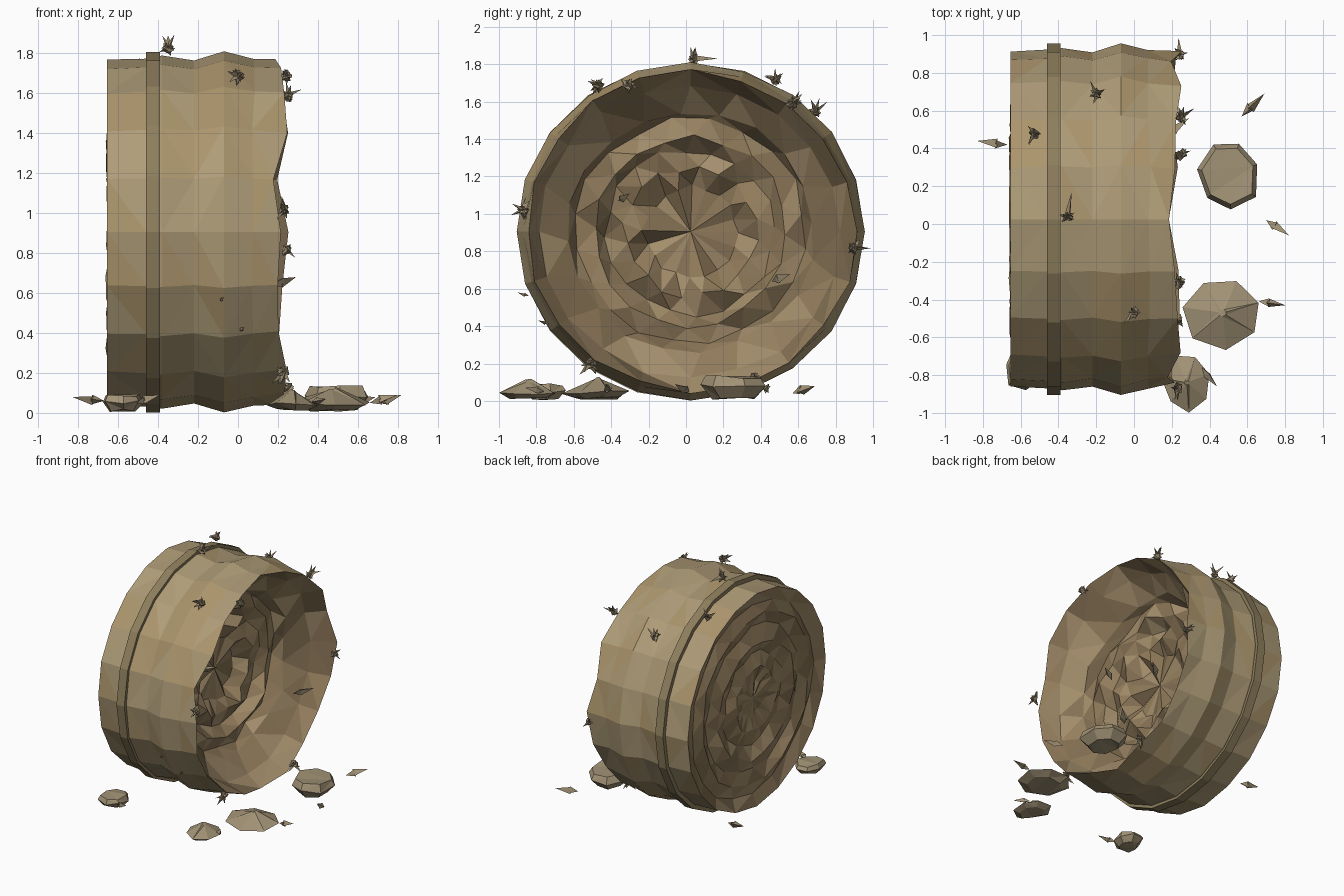
import bpy, bmesh, random
from math import sin, cos, pi
from mathutils import Vector

if "Cube" in bpy.data.objects:
    bpy.data.objects.remove(bpy.data.objects["Cube"])

random.seed(7)
CY, CZ, SIDES = 0.025, 0.905, 20
WIDE = 1.03  # drum is slightly wider than tall


def material(name, color):
    m = bpy.data.materials.new(name)
    m.diffuse_color = (*color, 1)
    m.use_nodes = True
    m.node_tree.nodes["Principled BSDF"].inputs["Base Color"].default_value = m.diffuse_color
    return m


TAN = [material("tan_light", (0.43, 0.34, 0.19)), material("tan_mid", (0.41, 0.32, 0.18)),
       material("tan_warm", (0.41, 0.30, 0.15))]
BROKEN = [material("broken_brown", (0.30, 0.21, 0.11)), material("broken_tan", (0.37, 0.27, 0.15)),
          material("broken_dark", (0.24, 0.17, 0.09))]
DARK = [material("band_dark", (0.27, 0.21, 0.11))]
STONE = [material("stone_tan", (0.36, 0.29, 0.18))]
SHARD = [material("splinter_brown", (0.30, 0.24, 0.15))]


def finish(bm, name, mats, alt=False):
    """Triangulate and colour; faces tagged with index 1 use the second half of mats."""
    bmesh.ops.triangulate(bm, faces=[f for f in bm.faces if len(f.verts) > 3])
    bmesh.ops.recalc_face_normals(bm, faces=bm.faces)
    me = bpy.data.meshes.new(name)
    for m in mats:
        me.materials.append(m)
    for f in bm.faces:
        if alt:
            f.material_index = random.randrange(3) + 3 * f.material_index
        else:
            f.material_index = random.randrange(len(mats))
    bm.to_mesh(me)
    bm.free()
    ob = bpy.data.objects.new(name, me)
    bpy.context.collection.objects.link(ob)
    return ob


def lathe_x(name, profile, mats, closed=False, ends=None):
    """Spin (x, radius, x jitter, radius jitter, twist) rings about the drum axis."""
    bm = bmesh.new()
    rings = []
    for x, r, jx, jr, tw in profile:
        if r == 0:
            rings.append([bm.verts.new((x, CY, CZ))])
            continue
        ring = []
        for i in range(SIDES):
            a = 2 * pi * i / SIDES + tw
            rr = r + random.uniform(-jr, jr)
            ring.append(bm.verts.new((x + random.uniform(-jx, jx),
                                      CY + WIDE * rr * cos(a), CZ + rr * sin(a))))
        rings.append(ring)
    pairs = list(zip(rings, rings[1:])) + ([(rings[-1], rings[0])] if closed else [])
    for k, (p, q) in enumerate(pairs):
        for i in range(SIDES):
            j = (i + 1) % SIDES
            if len(p) == 1:
                f = bm.faces.new((p[0], q[j], q[i]))
            elif len(q) == 1:
                f = bm.faces.new((p[i], p[j], q[0]))
            else:
                f = bm.faces.new((p[i], p[j], q[j], q[i]))
            f.material_index = int(bool(ends) and (k < ends[0] or k >= ends[1]))
    return finish(bm, name, mats, bool(ends))


# Column drum: ringed flat end, rippled side, broken rim and hollow spiral end
flat_end = [(-0.62, 0, 0, 0, 0)]
flat_end += [(-0.65 if i % 2 else -0.615, r, 0.014, 0.02, 0.15 * (i % 2))
             for i, r in enumerate((0.14, 0.25, 0.36, 0.47, 0.57, 0.67, 0.76))]
side = [(-0.655, 0.862, 0, 0.004, 0), (-0.46, 0.872, 0, 0.004, 0), (-0.38, 0.882, 0, 0.005, 0),
        (-0.22, 0.862, 0, 0.005, 0), (-0.07, 0.902, 0, 0.005, 0), (0.08, 0.868, 0.01, 0.006, 0)]
rim = [(0.215, 0.855, 0.04, 0.015, 0)]
hollow = [(0.08, 0.78, 0.03, 0.015, 0), (-0.04, 0.64, 0.035, 0.015, 0.08), (-0.12, 0.60, 0.03, 0.02, 0.16),
          (-0.09, 0.50, 0.04, 0.02, 0.28), (-0.17, 0.44, 0.04, 0.02, 0.38), (-0.15, 0.34, 0.04, 0.02, 0.5),
          (-0.22, 0.24, 0.05, 0.02, 0.6), (-0.23, 0, 0, 0, 0)]
lathe_x("broken_column_drum", flat_end + side + rim + hollow, TAN + BROKEN,
        ends=(len(flat_end), len(flat_end + side)))

# Narrow raised band round the drum
lathe_x("raised_band", [(-0.46, 0.865, 0, 0, 0), (-0.46, 0.903, 0, 0, 0),
                        (-0.39, 0.903, 0, 0, 0), (-0.39, 0.875, 0, 0, 0)], DARK, True)


def stone(name, x, y, sx, sy, h, peak, n=7):
    """Flat chipped rock: uneven rings with a flat or peaked top."""
    bm = bmesh.new()
    wob = [random.uniform(0.88, 1.06) for _ in range(n)]
    rings = []
    for z, s in ((0.015, 0.65), (h * (0.4 if peak else 0.6), 1.0), (h, 0.1 if peak else 0.85)):
        rings.append([bm.verts.new((x + sx * s * wob[i] * cos(2 * pi * i / n + 0.3),
                                    y + sy * s * wob[i] * sin(2 * pi * i / n + 0.3),
                                    z + random.uniform(-0.01, 0.01))) for i in range(n)])
    for p, q in zip(rings, rings[1:]):
        for i in range(n):
            bm.faces.new((p[i], p[(i + 1) % n], q[(i + 1) % n], q[i]))
    bm.faces.new(rings[0])
    bm.faces.new(rings[-1])
    finish(bm, name, STONE)


# Fallen stones
for k, s in enumerate([(0.50, 0.26, 0.17, 0.20, 0.13, False), (0.47, -0.47, 0.21, 0.19, 0.12, True),
                       (0.28, -0.84, 0.13, 0.16, 0.11, True), (-0.58, -0.76, 0.11, 0.13, 0.09, False)]):
    stone(f"fallen_stone_{k + 1}", *s)


def spike(bm, base, tip, w):
    """Thin three-sided splinter from base to tip."""
    d = (tip - base).normalized()
    u = d.orthogonal().normalized()
    v = d.cross(u)
    t = random.uniform(0, 2 * pi)
    b = [bm.verts.new(base + w * (u * cos(t + a) + v * sin(t + a))) for a in (0, 2.1, 4.2)]
    p = bm.verts.new(tip)
    bm.faces.new(b)
    for i in range(3):
        bm.faces.new((b[i], b[(i + 1) % 3], p))


# Loose flat chips: two splinters back to back (centre, half length vector)
chips = [((0.63, 0.63, 0.06), (0.06, 0.06, 0.02)), ((0.76, -0.02, 0.07), (0.06, -0.04, 0.02)),
         ((0.73, -0.42, 0.07), (0.07, -0.01, 0.02)), ((0.40, -0.81, 0.06), (0.04, -0.05, 0.01)),
         ((-0.75, 0.43, 0.07), (-0.08, 0.01, 0.01)), ((-0.45, -0.85, 0.07), (0.06, -0.03, 0.02)),
         ((0.23, 0.51, 0.66), (0.06, 0.05, 0.02)), ((-0.03, -0.33, 1.09), (0.06, 0.03, 0.02)),
         ((-0.08, -0.87, 0.57), (0.01, -0.03, 0.01)), ((0.02, -0.76, 0.42), (0.01, -0.03, 0.01))]
for k, (c, h) in enumerate(chips):
    bm = bmesh.new()
    c, h = Vector(c), Vector(h)
    w = 0.35 * h.length
    spike(bm, c - 0.3 * h, c + h, w)
    spike(bm, c - 0.2 * h, c - h, w)
    finish(bm, f"loose_chip_{k + 1}", STONE)

# Splinter clusters around the rim and sides
spots = [(-0.35, 0.04, 1.83), (0.0, -0.47, 1.69), (0.24, -0.31, 1.69), (0.25, 0.57, 1.59),
         (0.24, 0.90, 0.82), (0.23, -0.87, 1.02), (-0.20, 0.69, 1.55), (-0.53, 0.48, 1.72),
         (0.25, 0.37, 0.12), (0.23, -0.51, 0.20)]
for k, s in enumerate(spots):
    bm = bmesh.new()
    c = Vector(s)
    out = Vector((0, c.y - CY, c.z - CZ)).normalized()
    for _ in range(8):
        d = Vector([random.uniform(-1, 1) for _ in range(3)]).normalized() + out * 0.3
        spike(bm, c - d * 0.02, c + d * random.uniform(0.03, 0.08), random.uniform(0.018, 0.03))
    if k == 0:
        spike(bm, c, c + Vector((0.02, 0.13, 0.0)), 0.02)
        spike(bm, c, c + Vector((0.0, 0.01, 0.06)), 0.025)
    finish(bm, f"splinter_cluster_{k + 1}", SHARD)
